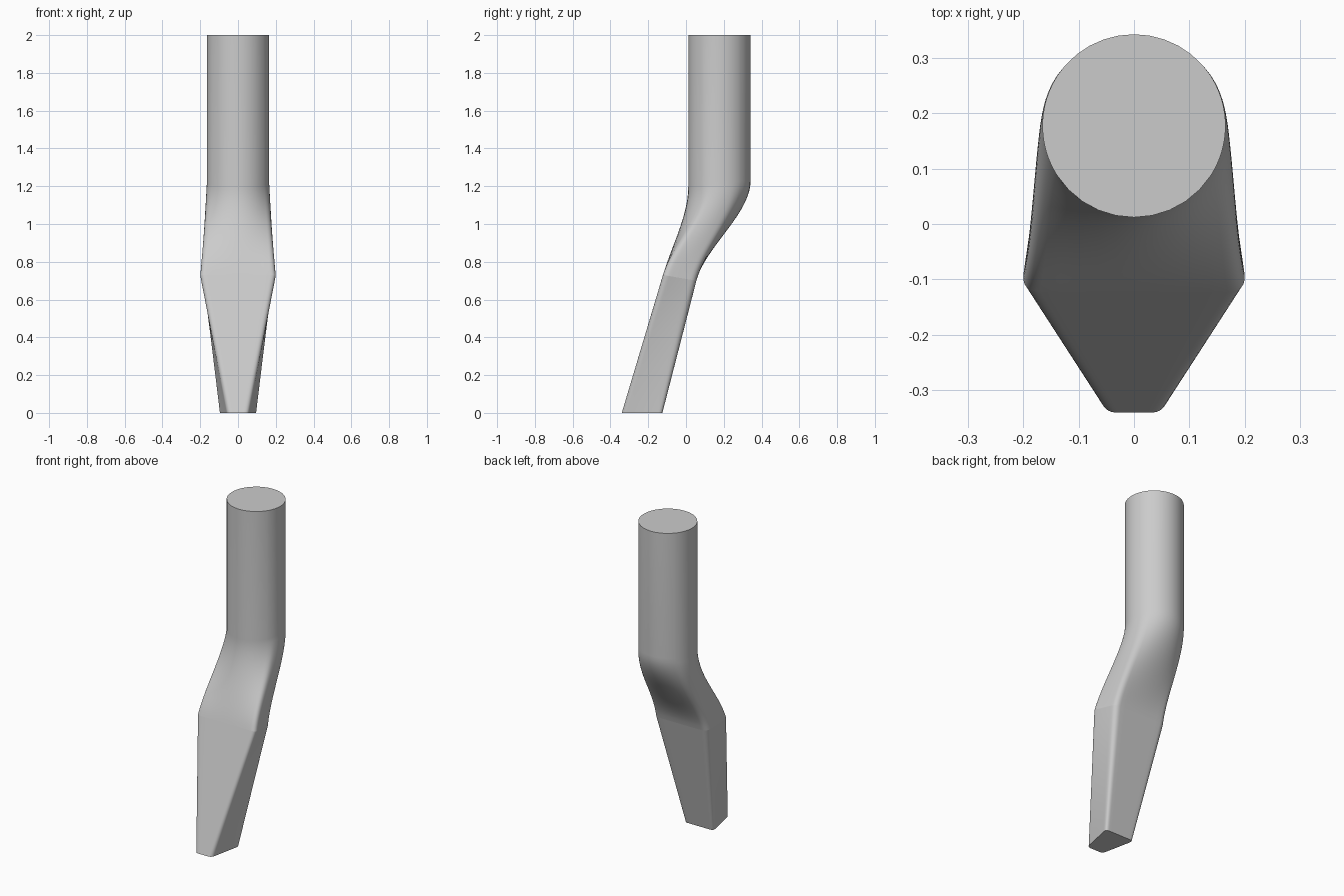
import bpy
import bmesh
import math
from mathutils import Vector

default = bpy.data.objects.get("Cube")
if default:
    bpy.data.objects.remove(default)

EDGE_STEPS, CORNER_STEPS = 10, 8
RADIUS, AXIS_Y = 0.165, 0.177


def rounded_trapezoid(front_half, back_half, front_y, back_y, cut):
    """Closed outline, counterclockwise, with each corner eased by a curve."""
    corners = [Vector(p) for p in ((-front_half, front_y), (front_half, front_y),
                                   (back_half, back_y), (-back_half, back_y))]
    points = []
    for i, c in enumerate(corners):
        before = c + (corners[i - 1] - c).normalized() * cut
        after = c + (corners[(i + 1) % 4] - c).normalized() * cut
        for k in range(CORNER_STEPS):
            t = k / CORNER_STEPS
            points.append(before * (1 - t) ** 2 + c * 2 * t * (1 - t) + after * t * t)
        following = corners[(i + 1) % 4]
        target = following + (c - following).normalized() * cut
        points += [after.lerp(target, k / EDGE_STEPS) for k in range(EDGE_STEPS)]
    return points


def circle_matching(outline):
    """Circle points spaced like the outline, starting at the same corner."""
    n = len(outline)
    steps = [(outline[(i + 1) % n] - outline[i]).length for i in range(n)]
    total = sum(steps)
    front_middle = sum(steps[:CORNER_STEPS + EDGE_STEPS // 2])
    points, travelled = [], 0
    for step in steps:
        a = math.tau * (travelled - front_middle) / total
        points.append(Vector((RADIUS * math.sin(a), AXIS_Y - RADIUS * math.cos(a))))
        travelled += step
    return points


def tilted(outline, front_z, back_z):
    ys = [p.y for p in outline]
    lo, hi = min(ys), max(ys)
    return [Vector((p.x, p.y, front_z + (back_z - front_z) * (p.y - lo) / (hi - lo)))
            for p in outline]


# Key sections: tip, knee of the blade, and round shank
knee_outline = rounded_trapezoid(0.204, 0.178, -0.122, 0.055, 0.035)
shank_outline = circle_matching(knee_outline)
tip = tilted(rounded_trapezoid(0.055, 0.1, -0.34, -0.125, 0.025), 0, 0)
knee = tilted(knee_outline, 0.73, 0.70)
bend = tilted(shank_outline, 1.2, 1.23)
top = tilted(shank_outline, 2, 2)

# Straight blade
LOWER, UPPER = 12, 20
rings = [[a.lerp(b, i / LOWER) for a, b in zip(tip, knee)] for i in range(LOWER + 1)]

# Curved neck, tangent to the blade below and the shank above
for i in range(1, UPPER + 1):
    t = i / UPPER
    ring = []
    for a, b, foot in zip(knee, bend, tip):
        p = a.lerp(b, t)
        slope = (a.y - foot.y) / (a.z - foot.z) * (b.z - a.z)
        p.y = a.y + (b.y - a.y) * t * t * (3 - 2 * t) + slope * t * (1 - t) ** 2
        ring.append(p)
    rings.append(ring)

# Straight shank
rings.append(top)

# Skin the sections and cap both ends
bm = bmesh.new()
loops = [[bm.verts.new(p) for p in ring] for ring in rings]
count = len(tip)
for low, high in zip(loops, loops[1:]):
    for i in range(count):
        j = (i + 1) % count
        bm.faces.new((low[i], low[j], high[j], high[i])).smooth = True
bm.faces.new(loops[0][::-1])
bm.faces.new(loops[-1])
for loop in (loops[0], loops[LOWER], loops[-1]):
    for i in range(count):
        bm.edges.get((loop[i], loop[(i + 1) % count])).smooth = False

mesh = bpy.data.meshes.new("bent_shank_tool")
bm.to_mesh(mesh)
bm.free()

grey = bpy.data.materials.new("light_grey")
grey.use_nodes = True
colour = (0.6, 0.6, 0.6, 1)
grey.diffuse_color = colour
grey.node_tree.nodes["Principled BSDF"].inputs["Base Color"].default_value = colour
mesh.materials.append(grey)

tool = bpy.data.objects.new("bent_shank_tool", mesh)
bpy.context.collection.objects.link(tool)
